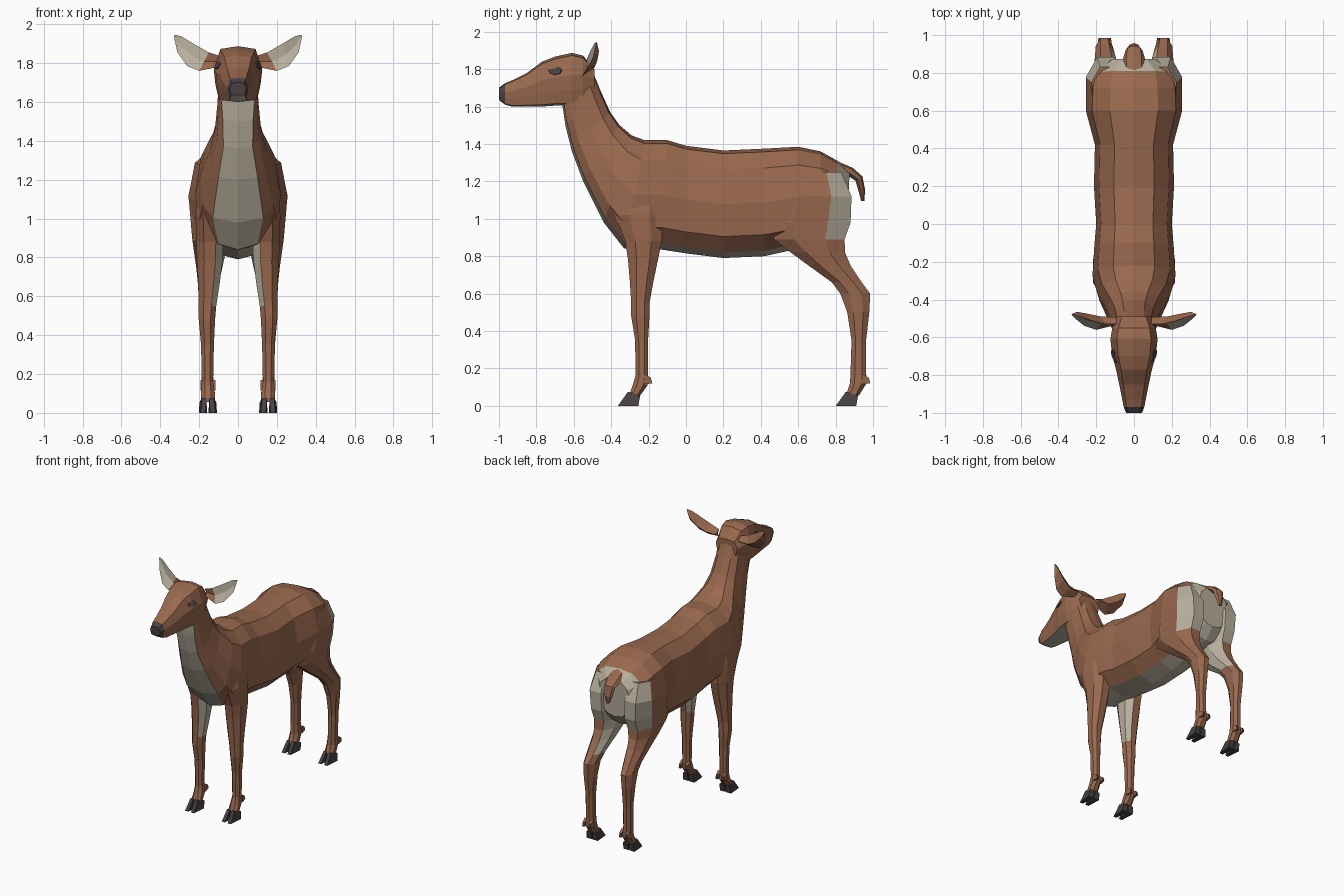
import bpy, bmesh, math
from mathutils import Vector

if "Cube" in bpy.data.objects:
    bpy.data.objects.remove(bpy.data.objects["Cube"])


def make_mat(name, rgb):
    m = bpy.data.materials.new(name)
    m.diffuse_color = (*rgb, 1)
    m.use_nodes = True
    m.node_tree.nodes["Principled BSDF"].inputs["Base Color"].default_value = m.diffuse_color
    return m


BROWN, CREAM, DARK = 0, 1, 2
MATS = [make_mat("brown_coat", (0.32, 0.14, 0.077)),
        make_mat("cream_fur", (0.48, 0.43, 0.34)),
        make_mat("dark_horn", (0.065, 0.053, 0.058))]


def loft(name, rings, rule, mirror=False):
    """Skin closed rings; rule(segment, side, centre, normal) gives the colour."""
    bm = bmesh.new()
    vs = [[bm.verts.new(p) for p in r] for r in rings]
    n = len(rings[0])
    tags = {}
    for i in range(len(vs) - 1):
        for j in range(n):
            k = (j + 1) % n
            f = bm.faces.new((vs[i][j], vs[i][k], vs[i + 1][k], vs[i + 1][j]))
            tags[f] = (i, j)
    tags[bm.faces.new(vs[0])] = (-1, 0)
    tags[bm.faces.new(vs[-1])] = (len(vs), 0)
    bmesh.ops.recalc_face_normals(bm, faces=bm.faces[:])
    for f, (i, j) in tags.items():
        f.material_index = rule(i, j, f.calc_center_median(), f.normal)
    me = bpy.data.meshes.new(name)
    bm.to_mesh(me)
    bm.free()
    for m in MATS:
        me.materials.append(m)
    ob = bpy.data.objects.new(name, me)
    bpy.context.collection.objects.link(ob)
    if mirror:
        ob.modifiers.new("mirror", 'MIRROR').use_axis = (True, False, False)
    return ob


def symmetric(half):
    """Close a half section whose first and last points lie on x = 0."""
    return half + [(-x, y, z) for x, y, z in reversed(half[1:-1])]


# Torso and neck: top y,z / bottom y,z / half width / underside half width
def torso_ring(yt, zt, yb, zb, w, wb):
    prof = [(0, 0), (.5 * w, .03), (.87 * w, .18), (w, .5), (.93 * w, .8), (wb, .95), (0, 1)]
    return symmetric([(x, yt + (yb - yt) * t, zt + (zb - zt) * t) for x, t in prof])


TORSO = [(.875, 1.25, .86, .96, .13, .06), (.81, 1.31, .79, .88, .225, .10),
         (.72, 1.36, .72, .86, .25, .11), (.6, 1.385, .6, .84, .255, .11),
         (.42, 1.375, .42, .80, .207, .11), (.2, 1.365, .2, .79, .212, .11),
         (0, 1.39, 0, .815, .20, .11), (-.1, 1.42, -.13, .835, .21, .11),
         (-.22, 1.42, -.33, .84, .22, .10), (-.29, 1.445, -.44, .98, .195, .13),
         (-.355, 1.50, -.55, 1.20, .145, .10), (-.405, 1.57, -.61, 1.36, .118, .075),
         (-.455, 1.68, -.645, 1.5, .106, .078), (-.50, 1.79, -.66, 1.6, .10, .085),
         (-.53, 1.82, -.64, 1.64, .09, .07)]


def torso_color(i, j, c, n):
    if i <= 0:
        return CREAM if c.z < 1.28 else BROWN
    return CREAM if j in (5, 6) else BROWN


loft("torso_and_neck", [torso_ring(*r) for r in TORSO], torso_color)

# Head: y / top z / bottom z / half width
HEAD = [(-1.0, 1.70, 1.635, .042), (-.968, 1.724, 1.61, .055), (-.93, 1.74, 1.60, .062),
        (-.85, 1.78, 1.60, .078), (-.77, 1.84, 1.60, .095), (-.70, 1.867, 1.605, .115),
        (-.61, 1.887, 1.605, .125), (-.55, 1.872, 1.615, .115), (-.49, 1.80, 1.68, .09)]


def head_ring(y, zt, zb, w):
    h = zt - zb
    return symmetric([(0, y, zt), (.72 * w, y, zt - .05 * h), (w, y, zt - .42 * h),
                      (.93 * w, y, zt - .7 * h), (.8 * w, y, zb + .04 * h), (0, y, zb)])


def head_color(i, j, c, n):
    if i < 1:
        return DARK if c.z > 1.63 else CREAM
    return CREAM if n.z < -.6 else BROWN


loft("head", [head_ring(*r) for r in HEAD], head_color)

# Eyes: thin almond plates lying on the cheek
eye = []
for x, s in ((.096, 1.0), (.106, .9)):
    eye.append([(x + (.06 * math.cos(a) * .2) - .012 * math.sin(a), -.70 + .038 * s * math.cos(a),
                 1.792 + .024 * s * math.sin(a)) for a in [k * math.pi / 4 for k in range(8)]])
loft("eyes", eye, lambda i, j, c, n: DARK, True)

# Ears: upper edge / lower edge / cup depth
EAR = [((.09, -.53, 1.835), (.10, -.535, 1.78), .04),
       ((.15, -.53, 1.855), (.20, -.56, 1.76), .055),
       ((.23, -.51, 1.90), (.262, -.54, 1.785), .05),
       ((.29, -.49, 1.937), (.312, -.50, 1.855), .03),
       ((.325, -.48, 1.946), (.33, -.48, 1.938), .004)]
ear = []
for u, l, d in EAR:
    u, l = Vector(u), Vector(l)
    m = (u + l) / 2
    ear.append([u, m + Vector((0, d * .3, 0)), l, m + Vector((0, d, 0))])
loft("ears", ear, lambda i, j, c, n: CREAM if j in (0, 1) and i >= 1 else BROWN, True)


# Legs: height / front y / back y / inner x / outer x, with bevelled corners
def leg_ring(z, y0, y1, x0, x1):
    a, b = (x1 - x0) * .28, (y1 - y0) * .28
    return [(x0 + a, y0, z), (x1 - a, y0, z), (x1, y0 + b, z), (x1, y1 - b, z),
            (x1 - a, y1, z), (x0 + a, y1, z), (x0, y1 - b, z), (x0, y0 + b, z)]


FRONT = [(1.2, -.36, -.12, .08, .195), (1.02, -.38, -.12, .08, .218), (.88, -.325, -.13, .075, .215),
         (.78, -.31, -.15, .08, .21), (.66, -.30, -.175, .095, .205), (.55, -.293, -.195, .112, .202),
         (.48, -.293, -.195, .118, .202), (.35, -.272, -.203, .124, .19), (.16, -.27, -.203, .128, .186),
         (.11, -.285, -.205, .12, .19), (.055, -.305, -.245, .118, .192)]
HIND = [(1.25, .55, .83, .06, .225), (1.12, .50, .885, .04, .255), (.98, .45, .88, .04, .243),
        (.89, .47, .848, .05, .235), (.82, .56, .85, .065, .225), (.75, .655, .88, .08, .215),
        (.66, .78, .94, .10, .206), (.60, .825, .985, .112, .203), (.50, .862, .98, .12, .20),
        (.35, .885, .963, .126, .19), (.19, .88, .963, .128, .187),
        (.12, .877, .965, .12, .19), (.055, .855, .925, .118, .192)]


def front_color(i, j, c, n):
    return CREAM if n.x < -.3 and c.z > .57 else BROWN


def hind_color(i, j, c, n):
    inner = n.x < -.3 and c.z > .66
    rump = c.z > .86 and (n.y > .4 or c.y > .82)
    return CREAM if inner or rump else BROWN


loft("front_legs", [leg_ring(*r) for r in FRONT], front_color, True)
loft("hind_legs", [leg_ring(*r) for r in HIND], hind_color, True)

# Cloven hooves and dewclaws
for label, y, yd in (("front", -.30, -.2), ("hind", .865, .965)):
    for side, x0, x1 in (("inner", .108, .152), ("outer", .158, .202)):
        mid = (x0 + x1) / 2
        s = .006 if side == "inner" else -.006
        top = [(mid - .012 + s, y - .01, .075), (mid + .012 + s, y - .01, .075),
               (x1 - .004, y + .055, .055), (x0 + .004, y + .055, .055)]
        base = [(mid - .013, y - .064, 0), (mid + .013, y - .064, 0),
                (x1, y + .045, 0), (x0, y + .045, 0)]
        loft(f"{label}_{side}_hoof", [top, base], lambda i, j, c, n: DARK, True)
        root = [(mid - .014, yd - .02, .17), (mid + .014, yd - .02, .17),
                (mid + .014, yd - .025, .115), (mid - .014, yd - .025, .115)]
        tip = [(mid - .008, yd + .012, .15), (mid + .008, yd + .012, .15),
               (mid + .008, yd + .02, .12), (mid - .008, yd + .02, .12)]
        loft(f"{label}_{side}_dewclaw", [root, tip],
             lambda i, j, c, n: DARK if i == 2 else BROWN, True)

# Tail: centre y,z / half width / half thickness / direction angle
TAIL = [(.80, 1.285, .055, .025, -.4), (.88, 1.25, .058, .025, -.5), (.925, 1.215, .045, .022, -1.0),
        (.94, 1.15, .032, .018, -1.45), (.945, 1.095, .014, .008, -1.5)]
tail = []
for y, z, w, t, a in TAIL:
    ny, nz = -math.sin(a) * t, math.cos(a) * t
    tail.append(symmetric([(0, y + ny, z + nz), (w * .7, y + ny * .6, z + nz * .6),
                           (w, y - ny * .3, z - nz * .3), (0, y - ny, z - nz)]))
loft("tail", tail, lambda i, j, c, n: CREAM if j in (2, 3) and i < 2 else BROWN)
